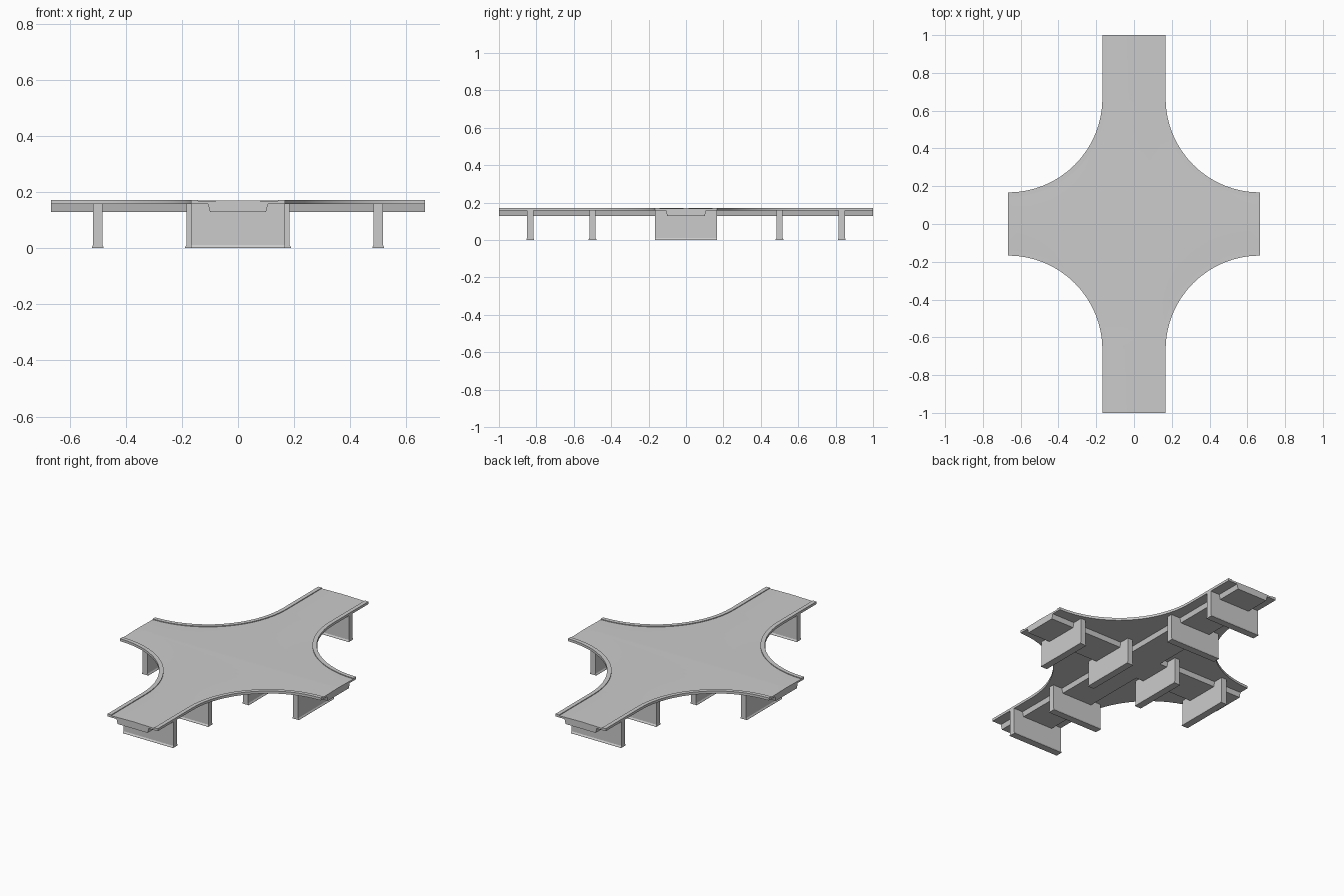
import bpy, bmesh, math

if "Cube" in bpy.data.objects:
    bpy.data.objects.remove(bpy.data.objects["Cube"])

ARM_X, ARM_Y = 0.667, 1.0          # arm lengths from centre
HALF, KERB = 0.167, 0.143          # deck half width, inner kerb line
TOP, ROAD, CROWN, UNDER, SOFFIT = 0.172, 0.1675, 0.1705, 0.157, 0.129
ARC_STEPS = 16


def finish(name, bm):
    bmesh.ops.remove_doubles(bm, verts=bm.verts, dist=1e-5)
    bmesh.ops.recalc_face_normals(bm, faces=bm.faces)
    mesh = bpy.data.meshes.new(name)
    bm.to_mesh(mesh)
    bm.free()
    ob = bpy.data.objects.new(name, mesh)
    bpy.context.collection.objects.link(ob)
    return ob


def prism(bm, profile, place, a, b):
    """Extrude a 2D profile between a and b; place maps (u, z, t) to xyz."""
    r0 = [bm.verts.new(place(u, z, a)) for u, z in profile]
    r1 = [bm.verts.new(place(u, z, b)) for u, z in profile]
    n = len(profile)
    bm.faces.new(r0)
    bm.faces.new(r1[::-1])
    for i in range(n):
        j = (i + 1) % n
        bm.faces.new((r0[i], r1[i], r1[j], r0[j]))


# Deck: half-road section swept down a straight arm and round each corner
section = [(0, CROWN), (KERB, ROAD), (KERB, TOP), (HALF, TOP), (HALF, UNDER), (0, UNDER)]


def station(i, d):
    if i < 0:
        return d, ARM_Y
    a = math.pi + math.pi / 2 * i / ARC_STEPS
    r = ARM_X - d
    return ARM_X + r * math.cos(a), ARM_X + r * math.sin(a)


bm = bmesh.new()
for sx in (1, -1):
    for sy in (1, -1):
        rings = []
        for i in range(-1, ARC_STEPS + 1):
            ring = []
            for d, z in section:
                x, y = station(i, d)
                ring.append(bm.verts.new((sx * x, sy * y, z)))
            rings.append(ring)
        for p, q in zip(rings, rings[1:]):
            for k in range(len(section) - 1):
                bm.faces.new((p[k], q[k], q[k + 1], p[k + 1]))
        bm.faces.new(rings[0])
        bm.faces.new(rings[-1])

# Star-shaped middle of the junction between the four crown lines
for z in (CROWN, UNDER):
    loop = []
    for sx, sy, rev in ((1, 1, 0), (1, -1, 1), (-1, -1, 0), (-1, 1, 1)):
        pts = [station(i, 0) for i in range(ARC_STEPS + 1)]
        if rev:
            pts.reverse()
        loop += [bm.verts.new((sx * x, sy * y, z)) for x, y in pts[:-1]]
    bm.faces.new(loop)
deck = finish("road_deck", bm)
bpy.context.view_layer.objects.active = deck
deck.select_set(True)
bpy.ops.object.shade_smooth_by_angle(angle=math.radians(25))

# Mapping for parts that run along x or along y
along = {
    "x": lambda u, z, t: (t, u, z),
    "y": lambda u, z, t: (u, t, z),
}

# Girders under both roads
girder = [(-0.107, UNDER), (-0.1, SOFFIT), (0.1, SOFFIT), (0.107, UNDER)]
for axis, length in (("x", ARM_X), ("y", ARM_Y)):
    bm = bmesh.new()
    prism(bm, girder, along[axis], -length, length)
    finish("girder_" + axis, bm)

# Piers: notched wall holding the girder, with a flared foot
wall = [(-HALF, 0), (HALF, 0), (HALF, UNDER), (0.107, UNDER), (0.1, SOFFIT),
        (-0.1, SOFFIT), (-0.107, UNDER), (-HALF, UNDER)]
T = 0.0167
foot = [(-0.021, 0), (0.021, 0), (0.021, 0.004), (T, 0.011), (-T, 0.011), (-0.021, 0.004)]
for axis, spots in (("x", (0.167, 0.5)), ("y", (0.5, 0.833))):
    across = along["y" if axis == "x" else "x"]
    for s in (-1, 1):
        for c in spots:
            c *= s
            bm = bmesh.new()
            prism(bm, wall, along[axis], c - T, c + T)
            prism(bm, [(c + u, z) for u, z in foot], across, -HALF, HALF)
            finish("pier_%s_%d" % (axis, round(c * 100)), bm)
